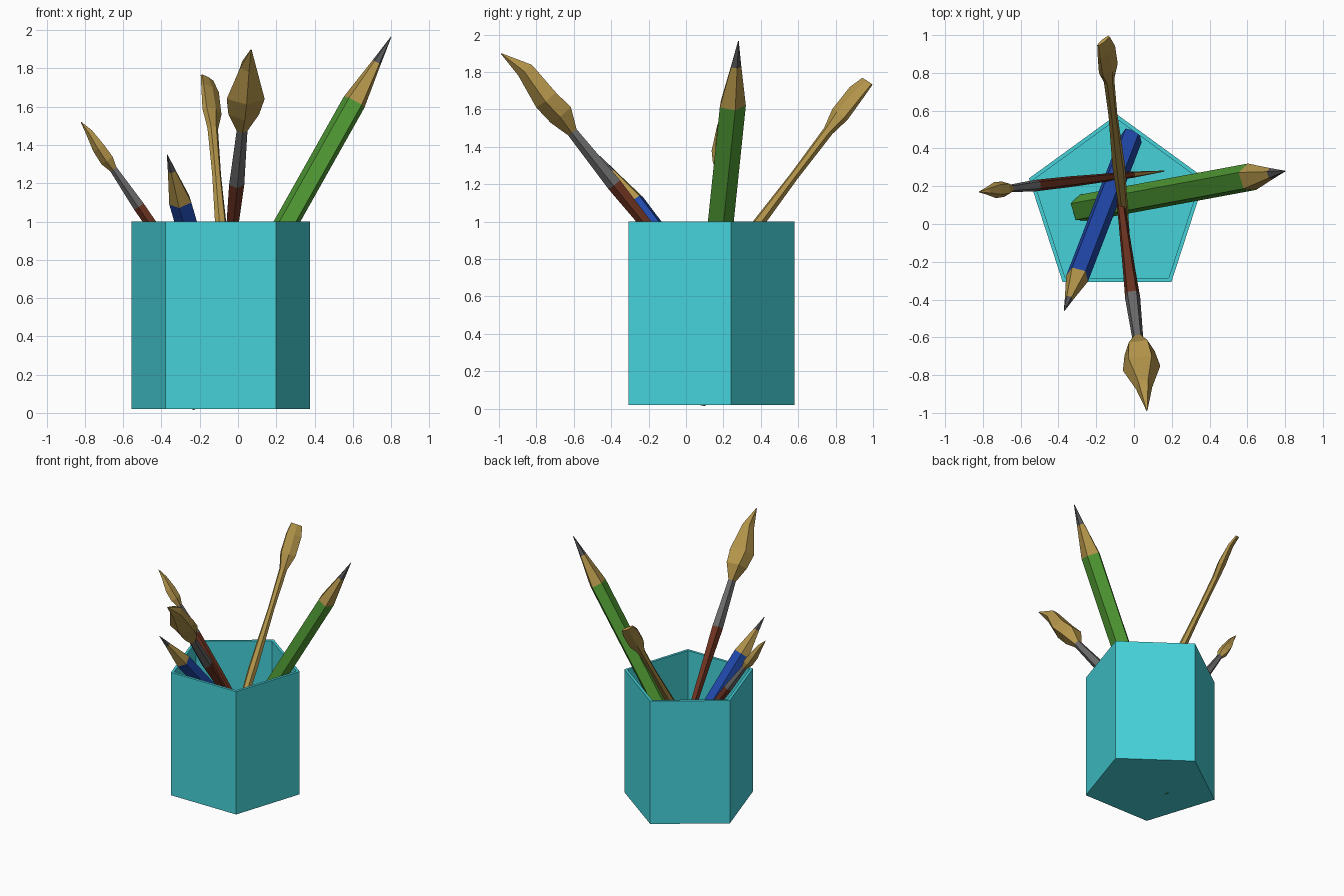
import bpy, math
from mathutils import Vector

if "Cube" in bpy.data.objects:
    bpy.data.objects.remove(bpy.data.objects["Cube"])


def linear(c):
    return c / 12.92 if c <= 0.04045 else ((c + 0.055) / 1.055) ** 2.4


def material(name, r, g, b):
    m = bpy.data.materials.new(name)
    m.diffuse_color = (linear(r), linear(g), linear(b), 1)
    m.use_nodes = True
    m.node_tree.nodes["Principled BSDF"].inputs["Base Color"].default_value = m.diffuse_color
    return m


TEAL = material("teal", 0.27, 0.82, 0.85)
GREEN = material("green", 0.31, 0.60, 0.20)
BLUE = material("blue", 0.13, 0.29, 0.68)
WOOD = material("wood", 0.70, 0.58, 0.29)
LEAD = material("lead", 0.33, 0.33, 0.34)
BROWN = material("brown", 0.43, 0.20, 0.13)
METAL = material("metal", 0.42, 0.42, 0.42)


def loft(name, rings, mats):
    """Skin equal-sized point rings; one material per band, both ends closed."""
    n = len(rings[0])
    verts = [p for ring in rings for p in ring]
    faces, slots = [], []
    used = list(dict.fromkeys(mats))
    for k in range(len(rings) - 1):
        for i in range(n):
            j = (i + 1) % n
            faces.append((k * n + i, k * n + j, (k + 1) * n + j, (k + 1) * n + i))
            slots.append(used.index(mats[k]))
    faces.append(tuple(reversed(range(n))))
    slots.append(used.index(mats[0]))
    faces.append(tuple(range(len(verts) - n, len(verts))))
    slots.append(used.index(mats[-1]))
    me = bpy.data.meshes.new(name)
    me.from_pydata(verts, [], faces)
    for m in used:
        me.materials.append(m)
    for poly, s in zip(me.polygons, slots):
        poly.material_index = s
    ob = bpy.data.objects.new(name, me)
    bpy.context.collection.objects.link(ob)
    return ob


def stick(name, start, end, sections, sides=5, spin=0):
    """Leaning rod. Section: (fraction, width radius, depth radius, lift, material above)."""
    a, b = Vector(start), Vector(end)
    u = (b - a).normalized()
    e1 = Vector((0, 0, 1)).cross(u).normalized()
    e2 = u.cross(e1)
    s = math.radians(spin)
    e1, e2 = e1 * math.cos(s) + e2 * math.sin(s), e2 * math.cos(s) - e1 * math.sin(s)
    rings = []
    for t, r1, r2, lift, _ in sections:
        c = a.lerp(b, t) + e2 * lift
        angles = [-math.pi / 2 + i * math.tau / sides for i in range(sides)]
        rings.append([c + e1 * r1 * math.cos(q) + e2 * r2 * math.sin(q) for q in angles])
    return loft(name, rings, [sec[4] for sec in sections[:-1]])


# Pentagonal cup with a thin wall and floor
cup_rings = []
for r, z in ((0.49, 0.02), (0.49, 1.0), (0.465, 1.0), (0.465, 0.04)):
    cup_rings.append([(-0.09 + r * math.cos(math.pi / 2 + i * math.tau / 5),
                       0.09 + r * math.sin(math.pi / 2 + i * math.tau / 5), z)
                      for i in range(5)])
loft("cup", cup_rings, [TEAL] * 3)


# Pencils: painted body, sharpened wood, lead point
def pencil(name, start, tip, r1, r2, base, lead, paint, spin):
    k = (1 - lead) / (1 - base)
    stick(name, start, tip, [(0, r1, r2, 0, paint), (base, r1, r2, 0, WOOD),
                             (lead, r1 * k, r2 * k, 0, LEAD),
                             (1, 0.002, 0.002, 0, LEAD)], 5, spin)


pencil("green_pencil", (-0.28, 0.08, 0.045), (0.80, 0.28, 1.965),
       0.077, 0.063, 0.823, 0.93, GREEN, 8)
pencil("blue_pencil", (-0.015, 0.46, 0.13), (-0.37, -0.46, 1.35),
       0.063, 0.058, 0.80, 0.93, BLUE, 8)

# Large round brush
stick("large_brush", (-0.115, 0.46, 0.15), (0.065, -0.96, 1.92), [
    (0, 0.006, 0.006, 0, WOOD), (0.17, 0.018, 0.018, 0, BROWN),
    (0.48, 0.034, 0.034, 0, BROWN), (0.593, 0.042, 0.042, 0, METAL),
    (0.751, 0.03, 0.03, 0, WOOD), (0.80, 0.085, 0.073, 0.012, WOOD),
    (0.85, 0.105, 0.07, 0.0, WOOD), (0.935, 0.045, 0.05, 0.012, WOOD),
    (1, 0.003, 0.003, -0.035, WOOD)])

# Small round brush
stick("small_brush", (0.16, 0.28, 0.10), (-0.82, 0.17, 1.52), [
    (0, 0.003, 0.003, 0, WOOD), (0.17, 0.018, 0.018, 0, BROWN),
    (0.50, 0.03, 0.03, 0, BROWN), (0.69, 0.032, 0.032, 0, METAL),
    (0.827, 0.021, 0.021, 0, WOOD), (0.86, 0.043, 0.038, 0, WOOD),
    (0.905, 0.045, 0.035, 0, WOOD), (0.96, 0.02, 0.02, 0.005, WOOD),
    (1, 0.002, 0.002, 0, WOOD)])

# Plain wooden tool with a flat paddle head
stick("flat_paddle", (-0.02, -0.24, 0.16), (-0.155, 0.965, 1.755), [
    (0, 0.01, 0.01, 0, WOOD), (0.45, 0.034, 0.034, 0, WOOD),
    (0.68, 0.024, 0.024, 0, WOOD), (0.83, 0.03, 0.026, 0, WOOD),
    (0.885, 0.064, 0.03, 0.005, WOOD), (0.96, 0.065, 0.018, 0.005, WOOD),
    (1, 0.048, 0.01, -0.01, WOOD)], 6, 40)
